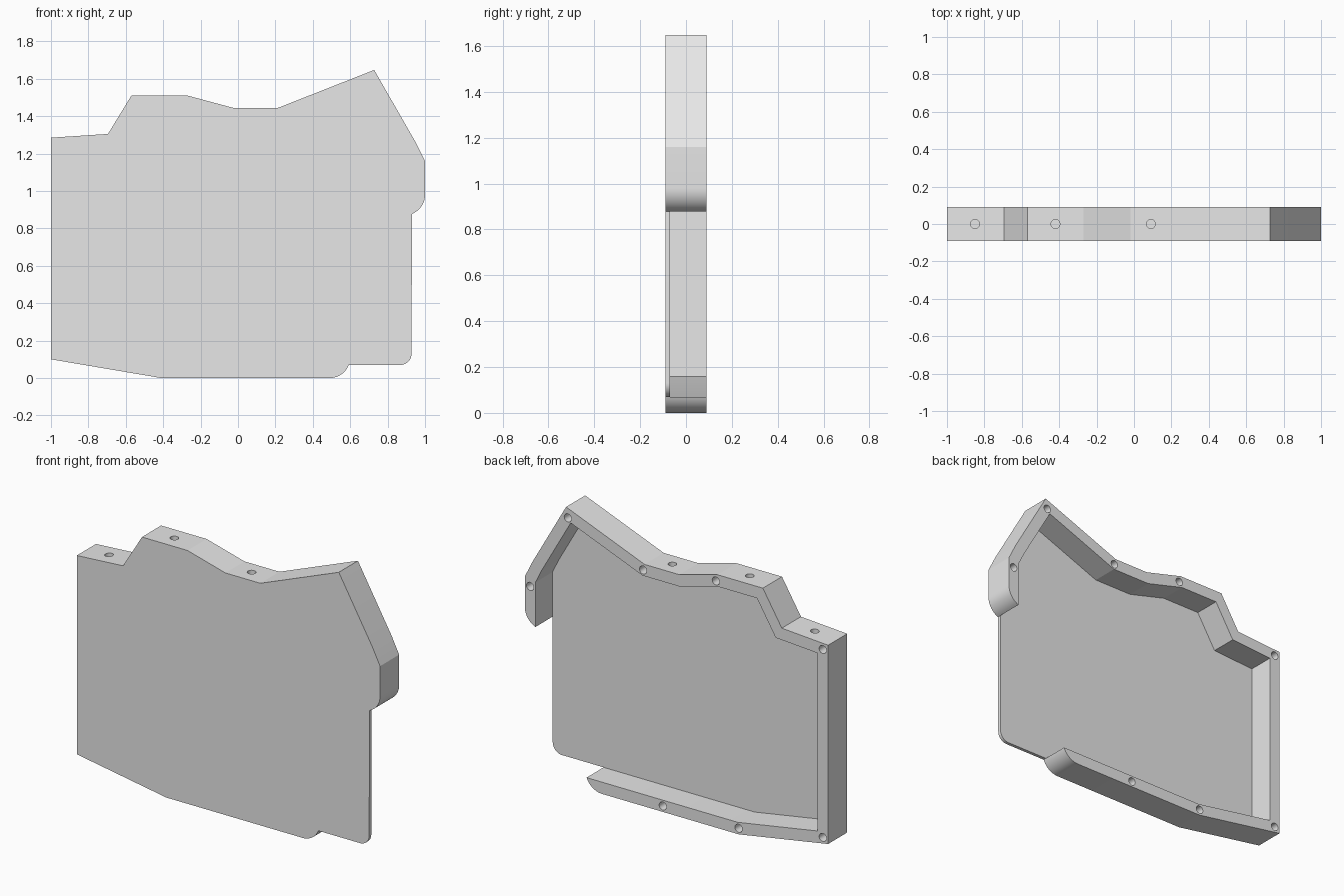
import bpy, bmesh
from math import radians, cos, sin
from mathutils import Vector, Matrix

if "Cube" in bpy.data.objects:
    bpy.data.objects.remove(bpy.data.objects["Cube"])

FRONT, FLOOR, BACK = -0.09, -0.07, 0.09
WALL = 0.07

grey = bpy.data.materials.new("plain grey")
grey.use_nodes = True
grey.diffuse_color = (0.8, 0.8, 0.8, 1)
grey.node_tree.nodes["Principled BSDF"].inputs["Base Color"].default_value = (0.8, 0.8, 0.8, 1)


def arc(cx, cz, r, start, end, steps=10):
    angles = [radians(start + (end - start) * i / steps) for i in range(steps + 1)]
    return [Vector((cx + r * cos(a), cz + r * sin(a))) for a in angles]


def inset(path, d):
    """Offset an open clockwise path to its inner side with mitred corners."""
    normals = []
    for a, b in zip(path, path[1:]):
        t = (b - a).normalized()
        normals.append(Vector((t.y, -t.x)))
    result = []
    for i, p in enumerate(path):
        n0, n1 = normals[max(i - 1, 0)], normals[min(i, len(normals) - 1)]
        result.append(p + (n0 + n1) * d / (1 + n0.dot(n1)))
    return result


def add_object(name, bm):
    bmesh.ops.recalc_face_normals(bm, faces=bm.faces)
    mesh = bpy.data.meshes.new(name)
    bm.to_mesh(mesh)
    bm.free()
    mesh.materials.append(grey)
    obj = bpy.data.objects.new(name, mesh)
    bpy.context.collection.objects.link(obj)
    return obj


def slab(name, outline, y0, y1):
    """Extrude an x-z outline along y."""
    bm = bmesh.new()
    face = bm.faces.new([bm.verts.new((p.x, y0, p.y)) for p in outline])
    new = bmesh.ops.extrude_face_region(bm, geom=[face])["geom"]
    moved = [v for v in new if isinstance(v, bmesh.types.BMVert)]
    bmesh.ops.translate(bm, verts=moved, vec=(0, y1 - y0, 0))
    return add_object(name, bm)


def select_only(obj):
    bpy.ops.object.select_all(action='DESELECT')
    obj.select_set(True)
    bpy.context.view_layer.objects.active = obj


# Outer contour, clockwise from the rounded lower end to the rounded right end
spine = [Vector(p) for p in [
    (-0.41, 0), (-1, 0.1), (-1, 1.285), (-0.695, 1.305), (-0.57, 1.51),
    (-0.27, 1.51), (-0.02, 1.443), (0.21, 1.443), (0.728, 1.647),
    (0.95, 1.26), (1, 1.16)]]
lower_end = arc(0.49, 0.11, 0.11, -21.3, -90)
right_end = arc(0.89, 0.98, 0.11, 0, -68.7)
contour = lower_end + spine + right_end

# Front plate with its rounded lower corner
plate = slab("front_plate", contour + arc(0.868, 0.13, 0.06, 0, -90), FRONT, FLOOR)

# Rim wall standing behind the plate
inner = inset([lower_end[-1]] + spine + [right_end[0]], WALL)
rim = slab("rim_wall", contour + inner[::-1], FLOOR, BACK)

# Blind screw holes in the back edge and in the top edges
bm = bmesh.new()


def hole(position, depth, turn):
    bmesh.ops.create_cone(bm, cap_ends=True, segments=32, radius1=0.024, radius2=0.024,
                          depth=2 * depth, matrix=Matrix.Translation(position) @ turn)


for x, z in [(0.716, 1.585), (0.965, 1.11), (0.22, 1.407), (-0.26, 1.47),
             (-0.965, 1.25), (-0.965, 0.13), (-0.41, 0.036), (0.09, 0.035)]:
    hole((x, BACK, z), 0.08, Matrix.Rotation(radians(90), 4, 'X'))
for x, z in [(-0.85, 1.295), (-0.42, 1.51), (0.09, 1.443)]:
    hole((x, 0, z), 0.05, Matrix.Identity(4))
cutter = add_object("hole_cutter", bm)
cutter.hide_render = True

mod = rim.modifiers.new("holes", 'BOOLEAN')
mod.operation = 'DIFFERENCE'
mod.solver = 'EXACT'
mod.object = cutter
select_only(rim)
bpy.ops.object.modifier_apply(modifier=mod.name)
bpy.data.objects.remove(cutter)

# Smooth only the rounded ends and hole walls
for obj in (plate, rim):
    select_only(obj)
    bpy.ops.object.shade_smooth_by_angle(angle=radians(14))
